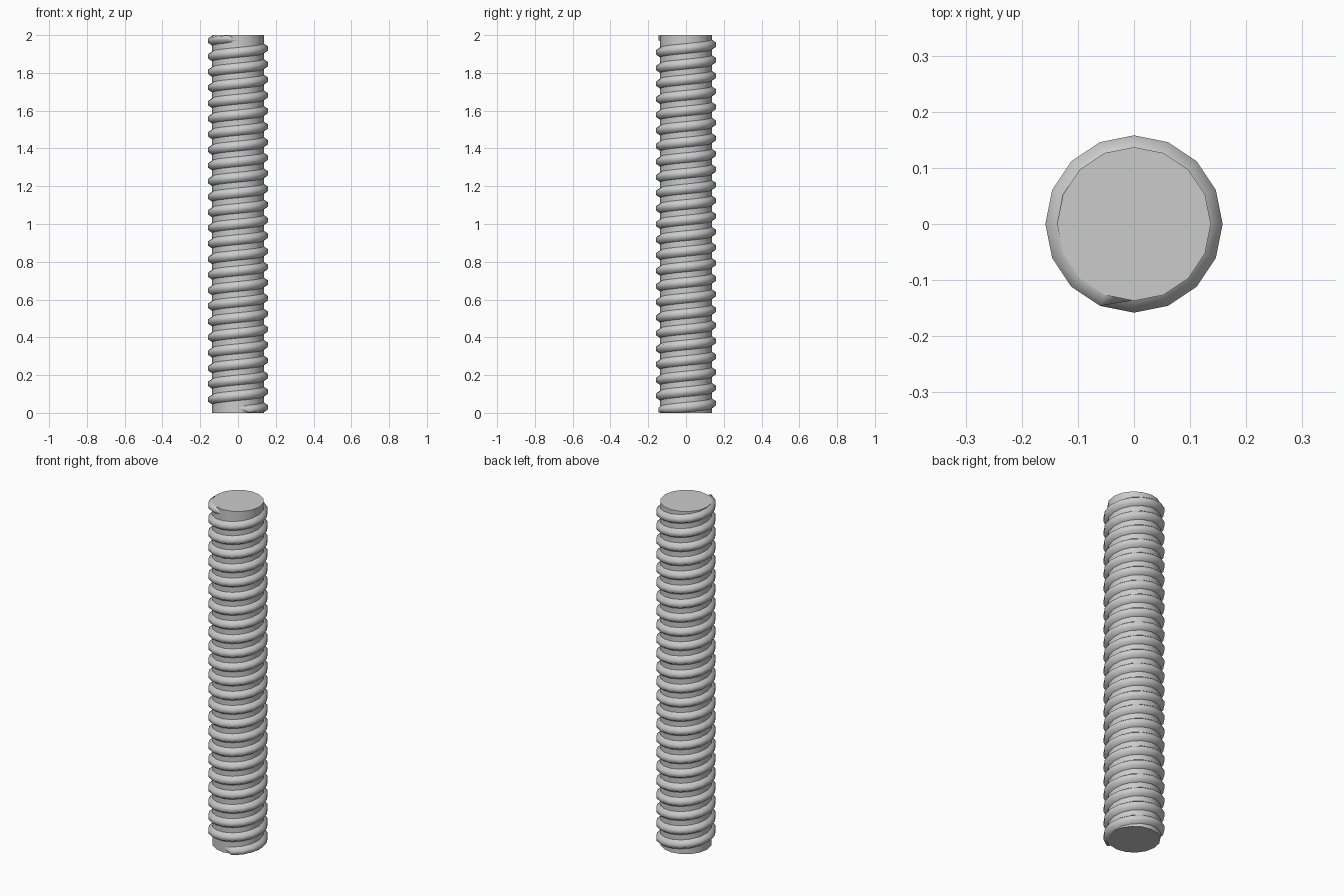
import bpy, bmesh, math

if "Cube" in bpy.data.objects:
    bpy.data.objects.remove(bpy.data.objects["Cube"])

SIDES, TURNS = 16, 24
R_CORE, R_CREST = 0.137, 0.158
Z_START, Z_END = 0.009, 1.991
HEIGHT = 2.0


def finish(name, bm, angle):
    bmesh.ops.recalc_face_normals(bm, faces=bm.faces)
    mesh = bpy.data.meshes.new(name)
    bm.to_mesh(mesh)
    bm.free()
    ob = bpy.data.objects.new(name, mesh)
    bpy.context.collection.objects.link(ob)
    bpy.ops.object.select_all(action='DESELECT')
    ob.select_set(True)
    bpy.context.view_layer.objects.active = ob
    bpy.ops.object.shade_smooth_by_angle(angle=math.radians(angle))
    return ob


# Rod core: 16-sided cylinder
bm = bmesh.new()
bmesh.ops.create_cone(bm, cap_ends=True, segments=SIDES, radius1=R_CORE,
                      radius2=R_CORE, depth=HEIGHT)
bmesh.ops.translate(bm, verts=bm.verts, vec=(0, 0, HEIGHT / 2))
finish("rod_core", bm, 40)

# Thread: ridge profile (radius, height offset) swept up a right-handed helix
profile = [(R_CORE - 0.001, -0.027), (R_CREST, -0.012),
           (R_CREST, 0.012), (R_CORE - 0.001, 0.027)]
bm = bmesh.new()
steps = SIDES * TURNS
rings = []
for i in range(steps + 1):
    a = -math.pi / 2 + 2 * math.pi * i / SIDES
    z = Z_START + (Z_END - Z_START) * i / steps
    ring = []
    for r, dz in profile:
        # both ends run out to a point on the core
        if i in (0, steps):
            r, h = R_CORE - 0.001, (0.028 if i == 0 else HEIGHT - 0.028)
        else:
            h = min(max(z + dz, 0.0), HEIGHT)
        ring.append(bm.verts.new((r * math.cos(a), r * math.sin(a), h)))
    rings.append(ring)
for lo, hi in zip(rings, rings[1:]):
    for j in range(len(profile) - 1):
        bm.faces.new((lo[j], hi[j], hi[j + 1], lo[j + 1]))
bmesh.ops.remove_doubles(bm, verts=bm.verts, dist=1e-5)
finish("thread", bm, 75)
